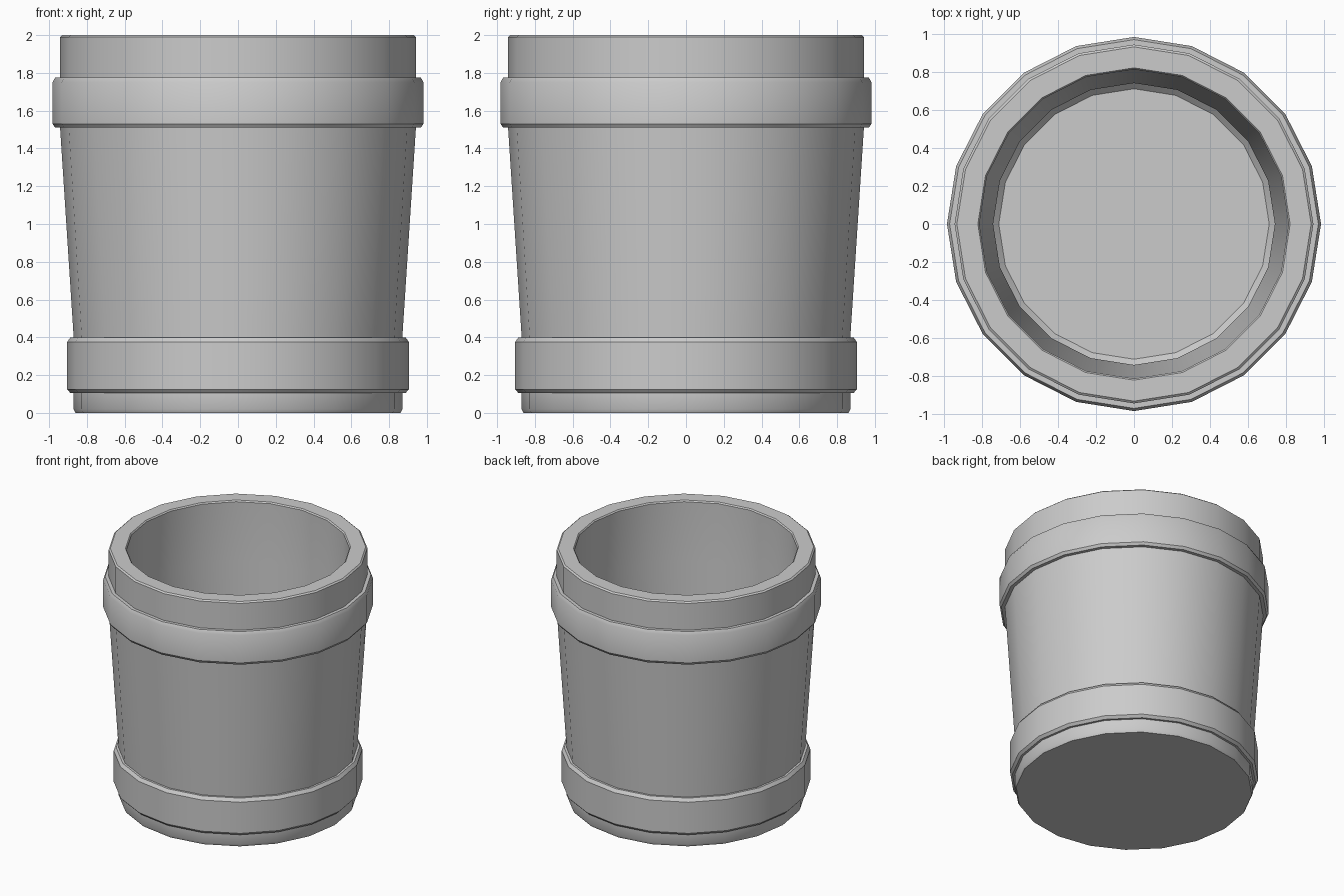
import bpy, bmesh, math

if "Cube" in bpy.data.objects:
    bpy.data.objects.remove(bpy.data.objects["Cube"])

SIDES = 20


def lathe(name, profile):
    """Revolve an (r, z) profile about z; the ends are capped."""
    bm = bmesh.new()
    rings = []
    for r, z in profile:
        rings.append([bm.verts.new((r * math.cos(2 * math.pi * i / SIDES),
                                    r * math.sin(2 * math.pi * i / SIDES), z))
                      for i in range(SIDES)])
    for a, b in zip(rings, rings[1:]):
        for i in range(SIDES):
            j = (i + 1) % SIDES
            bm.faces.new((a[i], a[j], b[j], b[i]))
    bm.faces.new(rings[0][::-1])
    bm.faces.new(rings[-1])
    bmesh.ops.recalc_face_normals(bm, faces=bm.faces)
    mesh = bpy.data.meshes.new(name)
    bm.to_mesh(mesh)
    bm.free()
    obj = bpy.data.objects.new(name, mesh)
    bpy.context.collection.objects.link(obj)
    bpy.ops.object.select_all(action='DESELECT')
    obj.select_set(True)
    bpy.context.view_layer.objects.active = obj
    bpy.ops.object.shade_smooth_by_angle(angle=math.radians(30))
    return obj


def band(r, z0, z1, inner0, inner1, bevel):
    """Profile of a raised hoop with chamfered edges."""
    return [(inner0, z0), (r - bevel, z0), (r, z0 + 0.02),
            (r, z1 - 0.025), (r - bevel, z1), (inner1, z1)]


# Outside: foot, lower hoop, tapered wall, upper hoop, rim
outer = [(0.86, 0), (0.87, 0.02)]
outer += band(0.905, 0.105, 0.40, 0.87, 0.87, 0.018)
outer += band(0.982, 1.51, 1.775, 0.942, 0.942, 0.014)
outer += [(0.942, 1.99), (0.93, 2.0)]

# Inside: rim edge, tapered wall, chamfered floor
inner = [(0.82, 2.0), (0.812, 1.99), (0.812, 1.51), (0.74, 0.40),
         (0.74, 0.16), (0.71, 0.13)]

lathe("bucket", outer + inner)
